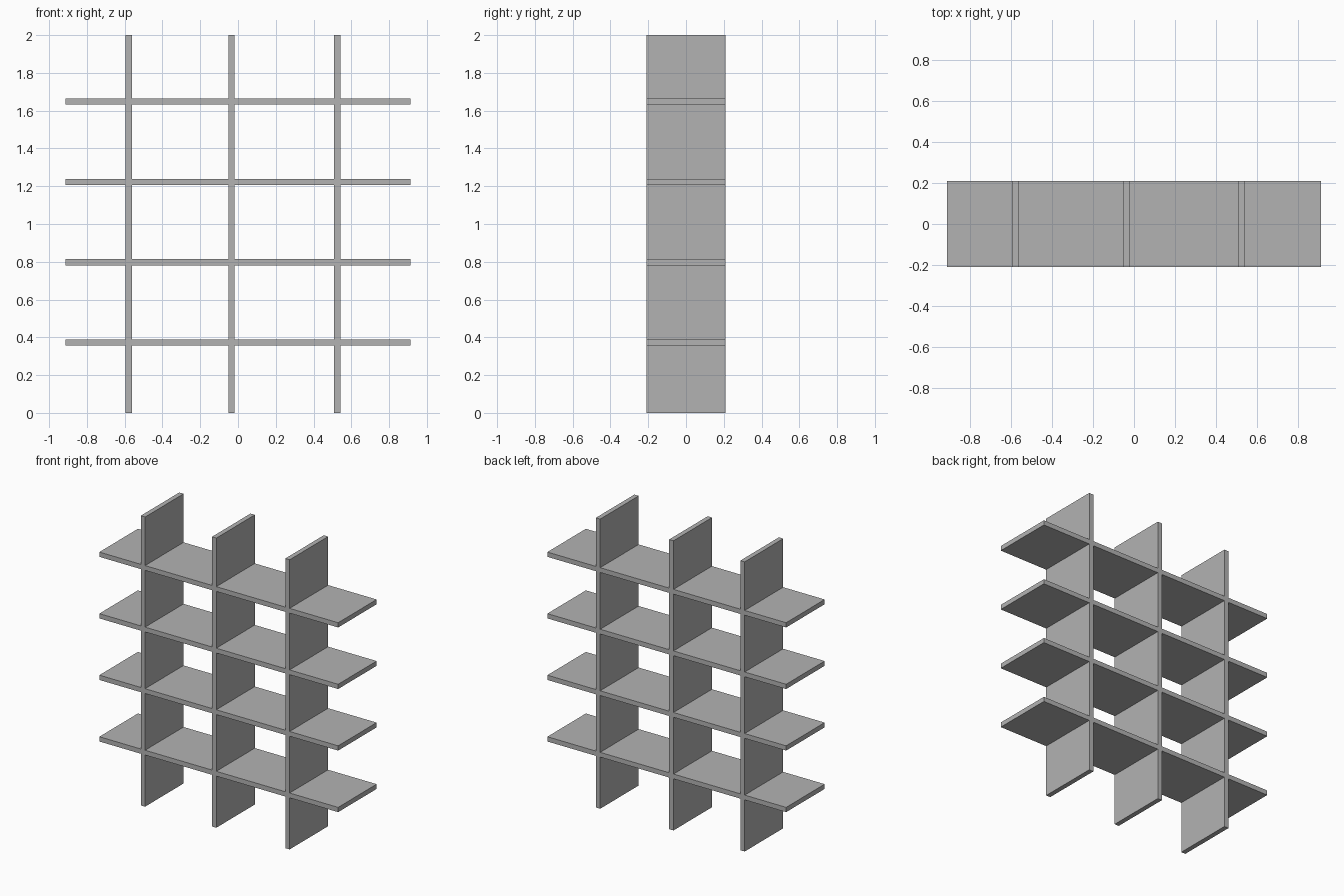
import bpy
import bmesh
from mathutils import Vector

cube = bpy.data.objects.get("Cube")
if cube:
    bpy.data.objects.remove(cube, do_unlink=True)

THICK = 0.033
DEPTH = 0.21          # half depth
HALF_WIDTH = 0.912
HEIGHT = 2.0
PANEL_X = (-0.579, -0.035, 0.525)
SHELF_Z = [0.373 + 0.425 * i for i in range(4)]

grey = bpy.data.materials.new("matte grey")
grey.use_nodes = True
colour = (0.45, 0.45, 0.45, 1)
grey.diffuse_color = colour
bsdf = next(n for n in grey.node_tree.nodes if n.type == 'BSDF_PRINCIPLED')
bsdf.inputs["Base Color"].default_value = colour


def slotted_board(name, start, end, slots, slot_side, place, thickness_axis):
    """Board outline with half-depth slots on one long edge, extruded to thickness."""
    edge = DEPTH * slot_side
    outline = [(start, -edge), (start, edge)]
    for c in slots:
        a, b = c - THICK / 2, c + THICK / 2
        outline += [(a, edge), (a, 0), (b, 0), (b, edge)]
    outline += [(end, edge), (end, -edge)]
    bm = bmesh.new()
    face = bm.faces.new([bm.verts.new(place(u, y)) for u, y in outline])
    moved = bmesh.ops.extrude_face_region(bm, geom=[face])["geom"]
    bmesh.ops.translate(bm, vec=Vector(thickness_axis) * THICK,
                        verts=[g for g in moved if isinstance(g, bmesh.types.BMVert)])
    bmesh.ops.recalc_face_normals(bm, faces=bm.faces)
    mesh = bpy.data.meshes.new(name)
    bm.to_mesh(mesh)
    bm.free()
    mesh.materials.append(grey)
    bpy.context.collection.objects.link(bpy.data.objects.new(name, mesh))


# Upright panels, slotted from the front
for i, x in enumerate(PANEL_X, 1):
    slotted_board(f"upright_panel_{i}", 0, HEIGHT, SHELF_Z, -1,
                  lambda u, y: (x - THICK / 2, y, u), (1, 0, 0))

# Shelves, slotted from the back so they interlock with the panels
for i, z in enumerate(SHELF_Z, 1):
    slotted_board(f"shelf_{i}", -HALF_WIDTH, HALF_WIDTH, PANEL_X, 1,
                  lambda u, y: (u, y, z - THICK / 2), (0, 0, 1))
